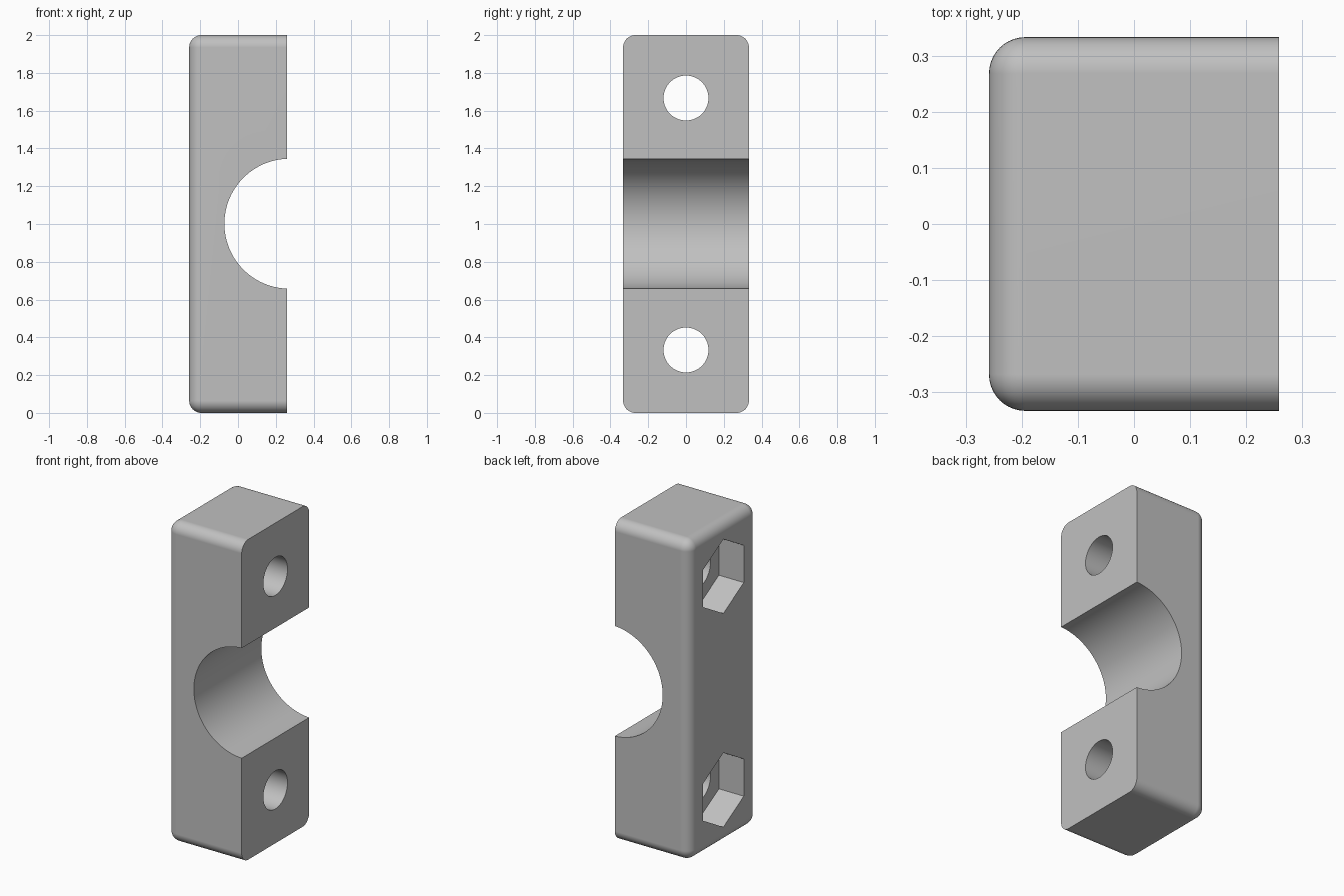
import bpy, bmesh, math
from mathutils import Matrix

cube = bpy.data.objects.get("Cube")
if cube:
    bpy.data.objects.remove(cube, do_unlink=True)

HX, HY, H = 0.2585, 0.333, 2.0      # half depth, half width, height
FILLET = 0.065
BOLT_Z = (0.333, 1.667)

grey = bpy.data.materials.new("plain_grey")
grey.use_nodes = True
colour = (0.53, 0.53, 0.53, 1)
grey.diffuse_color = colour
grey.node_tree.nodes["Principled BSDF"].inputs["Base Color"].default_value = colour


def add_object(name, bm):
    mesh = bpy.data.meshes.new(name)
    bm.to_mesh(mesh)
    bm.free()
    mesh.materials.append(grey)
    obj = bpy.data.objects.new(name, mesh)
    bpy.context.collection.objects.link(obj)
    return obj


def prism(name, sides, radius, length, centre, axis, spin=0.0):
    """Regular prism lying along the x or y axis."""
    turn = Matrix.Rotation(math.pi / 2, 4, "Y" if axis == "x" else "X")
    bm = bmesh.new()
    bmesh.ops.create_cone(bm, cap_ends=True, segments=sides, radius1=radius,
                          radius2=radius, depth=length,
                          matrix=Matrix.Translation(centre) @ turn @ Matrix.Rotation(spin, 4, "Z"))
    obj = add_object(name, bm)
    obj.hide_render = True
    return obj


# Block, rounded everywhere except around the flat mating face
bm = bmesh.new()
bmesh.ops.create_cube(bm, size=1, matrix=Matrix.Translation((0, 0, H / 2))
                      @ Matrix.Diagonal((2 * HX, 2 * HY, H, 1)))
edges = [e for e in bm.edges if any(v.co.x < 0 for v in e.verts)]
bmesh.ops.bevel(bm, geom=edges, offset=FILLET, offset_type="OFFSET",
                segments=10, profile=0.5, affect="EDGES", clamp_overlap=True)
block = add_object("clamp_half", bm)

# Half bore across the middle
cutters = [prism("bore_cutter", 128, 0.344, 1.0, (0.272, 0, 1.0015), "y")]

# Bolt holes with hexagonal nut pockets, points up and down
POCKET = 0.172
for z in BOLT_Z:
    cutters.append(prism("bolt_hole_cutter", 64, 0.119, 1.0, (0, 0, z), "x"))
    hexagon = prism("nut_pocket_cutter", 6, 0.232, 2 * POCKET, (-HX, 0, z), "x")
    # Turn the hexagon if its points lie sideways
    if max(v.co.z for v in hexagon.data.vertices) - z < 0.22:
        hexagon.data.transform(Matrix.Translation((-HX, 0, z)) @ Matrix.Rotation(math.pi / 6, 4, "X")
                               @ Matrix.Translation((HX, 0, -z)))
    cutters.append(hexagon)

bpy.ops.object.select_all(action="DESELECT")
block.select_set(True)
bpy.context.view_layer.objects.active = block
for cutter in cutters:
    mod = block.modifiers.new("cut", "BOOLEAN")
    mod.operation = "DIFFERENCE"
    mod.solver = "EXACT"
    mod.object = cutter
    bpy.ops.object.modifier_apply(modifier=mod.name)
    bpy.data.objects.remove(cutter, do_unlink=True)

# Smooth fillets and bores, keep flat faces flat
bpy.ops.object.shade_smooth_by_angle(angle=math.radians(30))
weighted = block.modifiers.new("flat_faces", "WEIGHTED_NORMAL")
weighted.keep_sharp = True
